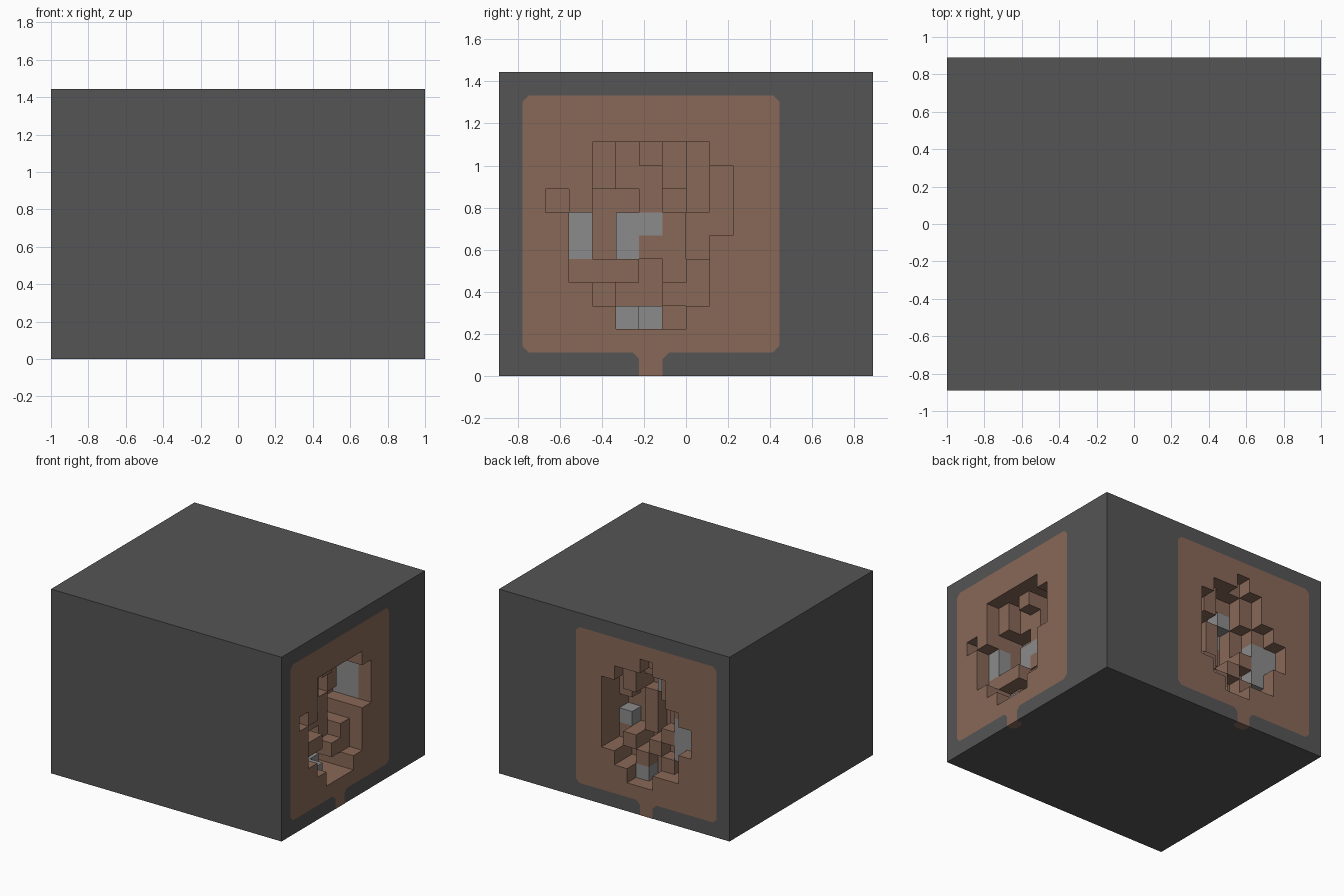
import bpy, bmesh
from mathutils import Vector

if "Cube" in bpy.data.objects:
    bpy.data.objects.remove(bpy.data.objects["Cube"])

U = 1 / 9                      # one block
NX, NY, NZ = 18, 16, 13        # blocks along each axis
STONE, DIRT, ORE = range(3)


def material(name, r, g, b):
    m = bpy.data.materials.new(name)
    m.use_nodes = True
    m.diffuse_color = (r, g, b, 1)
    bsdf = next(n for n in m.node_tree.nodes if n.type == 'BSDF_PRINCIPLED')
    bsdf.inputs["Base Color"].default_value = (r, g, b, 1)
    return m


MATS = [material("dark stone", .09, .09, .09),
        material("brown earth", .25, .14, .097),
        material("grey rock", .26, .26, .26)]


def poly(bm, points, normal, mat):
    """Add a face that looks along the given normal."""
    f = bm.faces.new([bm.verts.new(p) for p in points])
    f.normal_update()
    if f.normal.dot(normal) < 0:
        f.normal_flip()
    f.material_index = mat


def finish(bm, name):
    bmesh.ops.remove_doubles(bm, verts=bm.verts, dist=1e-4)
    me = bpy.data.meshes.new(name)
    bm.to_mesh(me)
    bm.free()
    for m in MATS:
        me.materials.append(m)
    ob = bpy.data.objects.new(name, me)
    bpy.context.collection.objects.link(ob)


def carved_side(name, place, width, patch, left, rows, top, deep_ore):
    """Side of the block with a painted patch and stepped hollow.
    In rows a dot is flush, a-d are depths, capitals are grey rock."""
    bm = bmesh.new()
    origin = Vector(place(0, 0, 0))
    across = (Vector(place(1, 0, 0)) - origin).normalized()
    inward = (Vector(place(0, 0, 1)) - origin).normalized()
    up = Vector((0, 0, 1))

    def cell(c, k):
        r, i = top - k, c - left
        ch = rows[r][i] if 0 <= r < len(rows) and 0 <= i < len(rows[r]) else "."
        return ".abcd".index(ch.lower()), ch.isupper()

    last, stem = patch + 10, patch + 5
    # patch corners are clipped, and the stem flares where it meets the patch
    clipped = {(c, k): (dc, dk, STONE) for c, dc in ((patch, 0), (last, 1))
               for k, dk in ((1, 0), (11, 1))}
    clipped[stem - 1, 0] = (1, 1, DIRT)
    clipped[stem + 1, 0] = (0, 1, DIRT)

    for c in range(width):
        for k in range(NZ):
            d, ore = cell(c, k)
            painted = (patch <= c <= last and 1 <= k <= 11) or (c == stem and k == 0)
            mat = ORE if ore else DIRT if painted or d else STONE
            if (c, k) in clipped:
                dc, dk, other = clipped[c, k]
                x, z, s = c + dc, k + dk, .28
                sx, sz = x + s * (1 - 2 * dc), z + s * (1 - 2 * dk)
                ox, oz = c + 1 - dc, k + 1 - dk
                poly(bm, [place(x, z, 0), place(sx, z, 0), place(x, sz, 0)], -inward, other)
                poly(bm, [place(sx, z, 0), place(ox, z, 0), place(ox, oz, 0),
                          place(x, oz, 0), place(x, sz, 0)], -inward, mat)
            else:
                poly(bm, [place(c, k, d), place(c + 1, k, d),
                          place(c + 1, k + 1, d), place(c, k + 1, d)], -inward, mat)
            # walls to deeper neighbours, one block layer at a time
            for dc, dk in ((1, 0), (-1, 0), (0, 1), (0, -1)):
                for n in range(d, cell(c + dc, k + dk)[0]):
                    grey = (ore and n == d) or ((c, k) in deep_ore and n > 0)
                    if dc:
                        e = c + (dc > 0)
                        ends = ((e, k), (e, k + 1))
                    else:
                        e = k + (dk > 0)
                        ends = ((c, e), (c + 1, e))
                    p, q = ends
                    poly(bm, [place(*p, n), place(*q, n), place(*q, n + 1), place(*p, n + 1)],
                         across * dc + up * dk, ORE if grey else DIRT)
    finish(bm, name)


def right_place(c, k, d):
    return (1 - d * U, (c - NY / 2) * U, k * U)


def back_place(c, k, d):
    return ((NX / 2 - c) * U, (NY / 2 - d) * U, k * U)


# the two carved sides
carved_side("carved_x_side", right_place, NY, 1, 2, [
    "..abacb.",
    "..abbcbc",
    "a.ccbdbc",
    ".AcBBbcc",
    ".AcBbbc.",
    ".aaacba.",
    "..bccaa.",
    "...ABc.."], 9, {(10, 6), (10, 7), (10, 8)})

carved_side("carved_back_side", back_place, NX, 6, 8, [
    "...a...",
    ".abba..",
    "bacBa..",
    "bcbCba.",
    "ccbcbAA",
    "BcbcaAA",
    "bacabA.",
    ".babab.",
    "..Ab..."], 10, set())

# plain sides of the block
bm = bmesh.new()
X, Y, Z = 1, NY / 2 * U, NZ * U
poly(bm, [(-X, -Y, 0), (X, -Y, 0), (X, -Y, Z), (-X, -Y, Z)], Vector((0, -1, 0)), STONE)
poly(bm, [(-X, -Y, 0), (-X, Y, 0), (-X, Y, Z), (-X, -Y, Z)], Vector((-1, 0, 0)), STONE)
for z, n in ((0, -1), (Z, 1)):
    poly(bm, [(-X, -Y, z), (X, -Y, z), (X, Y, z), (-X, Y, z)], Vector((0, 0, n)), STONE)
finish(bm, "plain_sides")

# stem ends wrapping under the block
for name, place, c in (("stem_end_x", right_place, 6), ("stem_end_back", back_place, 11)):
    bm = bmesh.new()
    outline = [(0, 0), (0, .4), (.25, .6), (.75, .6), (1, .4), (1, 0)]
    poly(bm, [Vector(place(c + a, 0, d)) - Vector((0, 0, .001)) for a, d in outline],
         Vector((0, 0, -1)), DIRT)
    finish(bm, name)
